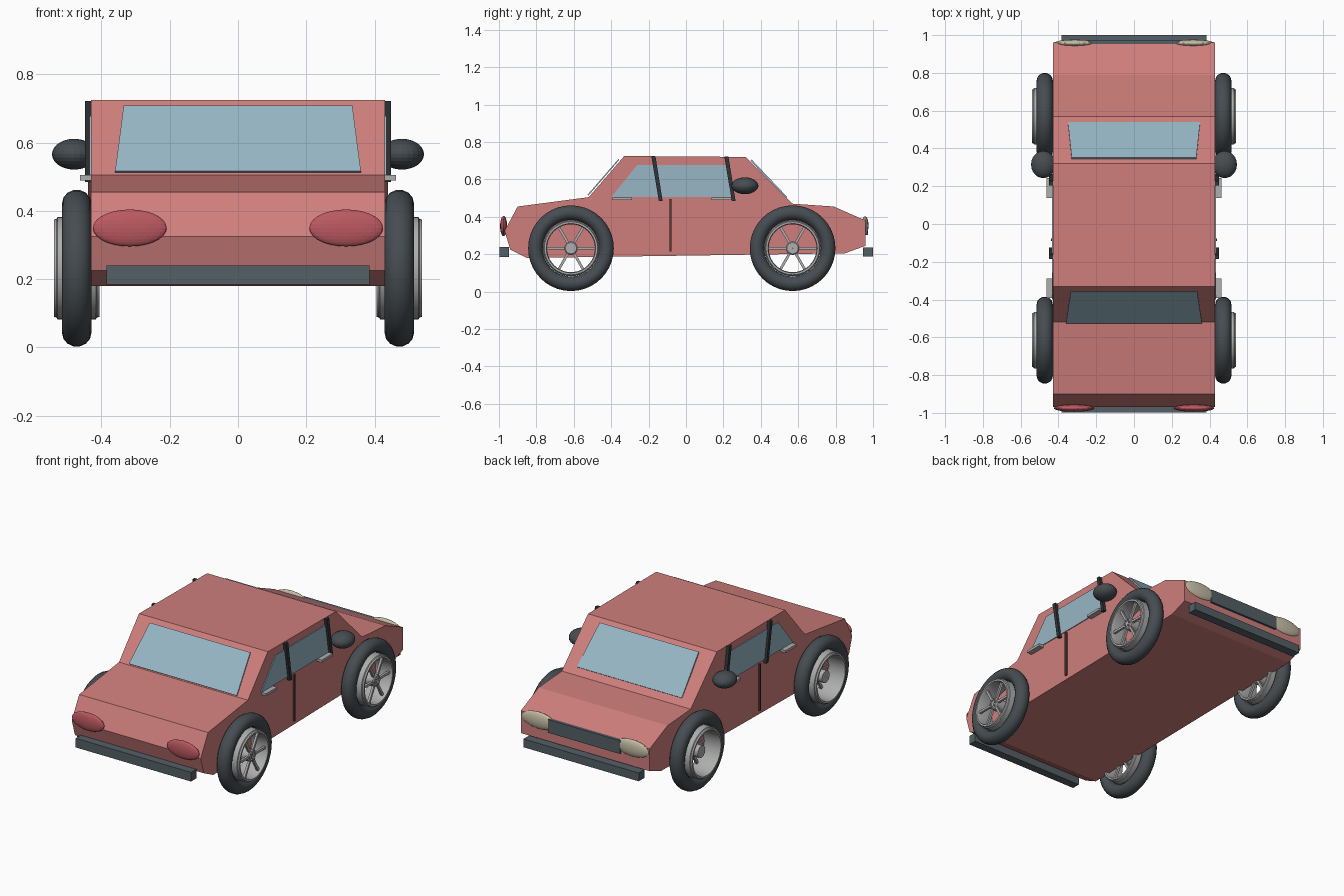
import bpy, bmesh, math
from mathutils import Matrix, Vector

cube = bpy.data.objects.get("Cube")
if cube:
    bpy.data.objects.remove(cube, do_unlink=True)


def material(name, r, g, b):
    m = bpy.data.materials.new(name)
    m.use_nodes = True
    m.diffuse_color = (r, g, b, 1)
    m.node_tree.nodes["Principled BSDF"].inputs["Base Color"].default_value = (r, g, b, 1)
    return m


PAINT = material("red paint", 0.62, 0.21, 0.20)
GLASS = material("blue glass", 0.31, 0.47, 0.56)
TRIM = material("slate trim", 0.09, 0.115, 0.13)
RUBBER = material("dark rubber", 0.06, 0.073, 0.083)
PILLAR = material("black pillar", 0.03, 0.036, 0.04)
SEAM = material("dark red seam", 0.10, 0.04, 0.04)
METAL = material("grey metal", 0.42, 0.43, 0.42)
CREAM = material("cream lamp", 0.56, 0.51, 0.38)
TAIL = material("red lamp", 0.50, 0.10, 0.12)


def finish(name, bm, mat, smooth=False):
    bmesh.ops.recalc_face_normals(bm, faces=bm.faces)
    mesh = bpy.data.meshes.new(name)
    bm.to_mesh(mesh)
    bm.free()
    mesh.materials.append(mat)
    ob = bpy.data.objects.new(name, mesh)
    bpy.context.collection.objects.link(ob)
    if smooth:
        bpy.ops.object.select_all(action='DESELECT')
        ob.select_set(True)
        bpy.context.view_layer.objects.active = ob
        bpy.ops.object.shade_smooth_by_angle(angle=math.radians(35))
    return ob


def prism(name, points, push, mat):
    """Polygon pushed along a vector into a solid."""
    bm = bmesh.new()
    face = bm.faces.new([bm.verts.new(p) for p in points])
    out = bmesh.ops.extrude_face_region(bm, geom=[face], use_keep_orig=True)
    moved = [v for v in out["geom"] if isinstance(v, bmesh.types.BMVert)]
    bmesh.ops.translate(bm, verts=moved, vec=Vector(push))
    return finish(name, bm, mat)


def side_plate(name, profile, x, thick, mat):
    return prism(name, [(x, y, z) for y, z in profile], (thick, 0, 0), mat)


def box(name, centre, size, mat):
    bm = bmesh.new()
    bmesh.ops.create_cube(bm, size=1, matrix=Matrix.Translation(centre) @ Matrix.Diagonal((*size, 1)))
    return finish(name, bm, mat)


def ellipsoid(name, centre, radii, mat):
    bm = bmesh.new()
    bmesh.ops.create_uvsphere(bm, u_segments=24, v_segments=14, radius=1,
                              matrix=Matrix.Translation(centre) @ Matrix.Diagonal((*radii, 1)))
    return finish(name, bm, mat)


def lathe(name, profile, centre, mat, steps=40, smooth=False):
    """Closed (x, radius) profile turned around the axle."""
    bm = bmesh.new()
    rings = []
    for i in range(steps):
        a = math.tau * i / steps
        rings.append([bm.verts.new(Vector(centre) + Vector((x, r * math.cos(a), r * math.sin(a))))
                      for x, r in profile])
    n = len(profile)
    for i in range(steps):
        a, b = rings[i], rings[(i + 1) % steps]
        for j in range(n):
            k = (j + 1) % n
            bm.faces.new((a[j], a[k], b[k], b[j]))
    return finish(name, bm, mat, smooth)


# Body shell from its side profile
BODY = [(-0.97, 0.325), (-0.90, 0.455), (-0.52, 0.505), (-0.33, 0.725), (0.32, 0.72),
        (0.57, 0.47), (0.79, 0.455), (0.96, 0.38), (0.96, 0.245), (0.85, 0.205),
        (-0.85, 0.18), (-0.94, 0.225)]
side_plate("body", BODY, -0.43, 0.86, PAINT)

# Sloping end windows
prism("tail_window", [(-0.36, -0.522, 0.513), (0.36, -0.522, 0.513),
                      (0.335, -0.357, 0.704), (-0.335, -0.357, 0.704)],
      (0, -0.005, 0.004), GLASS)
prism("windscreen", [(-0.35, 0.535, 0.500), (0.35, 0.535, 0.500),
                     (0.33, 0.345, 0.700), (-0.33, 0.345, 0.700)],
      (0, 0.006, 0.006), GLASS)

# Bumpers and grille
box("tail_bumper", (0, -0.972, 0.212), (0.77, 0.05, 0.055), TRIM)
box("nose_bumper", (0, 0.973, 0.212), (0.77, 0.054, 0.05), TRIM)
box("grille", (0, 0.955, 0.343), (0.48, 0.036, 0.08), TRIM)


def wheel(tag, cx, cy):
    centre = (cx, cy, 0.232)
    tyre = [(0.043 * math.cos(math.tau * i / 14), 0.19 + 0.04 * math.sin(math.tau * i / 14))
            for i in range(14)]
    lathe("tyre_" + tag, tyre, centre, RUBBER, smooth=True)
    # Rim barrel with a stepped lip at both ends
    lip = [(0.04, 0.15), (0.056, 0.15), (0.059, 0.145), (0.067, 0.142), (0.067, 0.132), (0.05, 0.128)]
    rim = lip + [(-x, r) for x, r in reversed(lip)]
    lathe("rim_" + tag, rim, centre, METAL, smooth=True)
    lathe("hub_" + tag, [(-0.03, 0.001), (-0.03, 0.036), (0.05, 0.036), (0.056, 0.03), (0.056, 0.001)],
          centre, METAL, 20, True)
    # Spokes and bolts sit on the same side of every wheel
    bm = bmesh.new()
    for i in range(6):
        turn = Matrix.Translation(centre) @ Matrix.Rotation(math.tau * i / 6, 4, 'X')
        bmesh.ops.create_cube(bm, size=1, matrix=turn @ Matrix.Translation((0.045, 0.083, 0))
                              @ Matrix.Diagonal((0.014, 0.104, 0.014, 1)))
        bmesh.ops.create_cube(bm, size=0.009, matrix=turn @ Matrix.Translation((0.058, 0.02, 0)))
    finish("spokes_" + tag, bm, METAL)


# Everything that repeats on both flanks
GLASS_SIDE = [(-0.40, 0.505), (-0.26, 0.678), (0.22, 0.678), (0.25, 0.505)]
for side, s in (("left", 1), ("right", -1)):
    side_plate("side_window_" + side, GLASS_SIDE, s * 0.429, s * 0.006, GLASS)
    for tag, y in (("tail", -0.185), ("nose", 0.205)):
        pillar = [(y, 0.722), (y + 0.022, 0.722), (y + 0.06, 0.484), (y + 0.04, 0.484)]
        side_plate(f"pillar_{tag}_{side}", pillar, s * 0.43, s * 0.019, PILLAR)
    box("door_seam_" + side, (s * 0.433, -0.083, 0.355), (0.012, 0.012, 0.28), SEAM)
    for tag, y in (("tail", -0.34), ("nose", 0.19)):
        box(f"handle_{tag}_{side}", (s * 0.446, y, 0.497), (0.034, 0.105, 0.015), METAL)
    ellipsoid("mirror_" + side, (s * 0.48, 0.315, 0.566), (0.065, 0.072, 0.045), RUBBER)
    ellipsoid("tail_lamp_" + side, (s * 0.317, -0.975, 0.35), (0.108, 0.019, 0.054), TAIL)
    ellipsoid("head_lamp_" + side, (s * 0.313, 0.957, 0.353), (0.112, 0.019, 0.05), CREAM)
    wheel("tail_" + side, s * 0.4725, -0.615)
    wheel("nose_" + side, s * 0.4725, 0.57)
